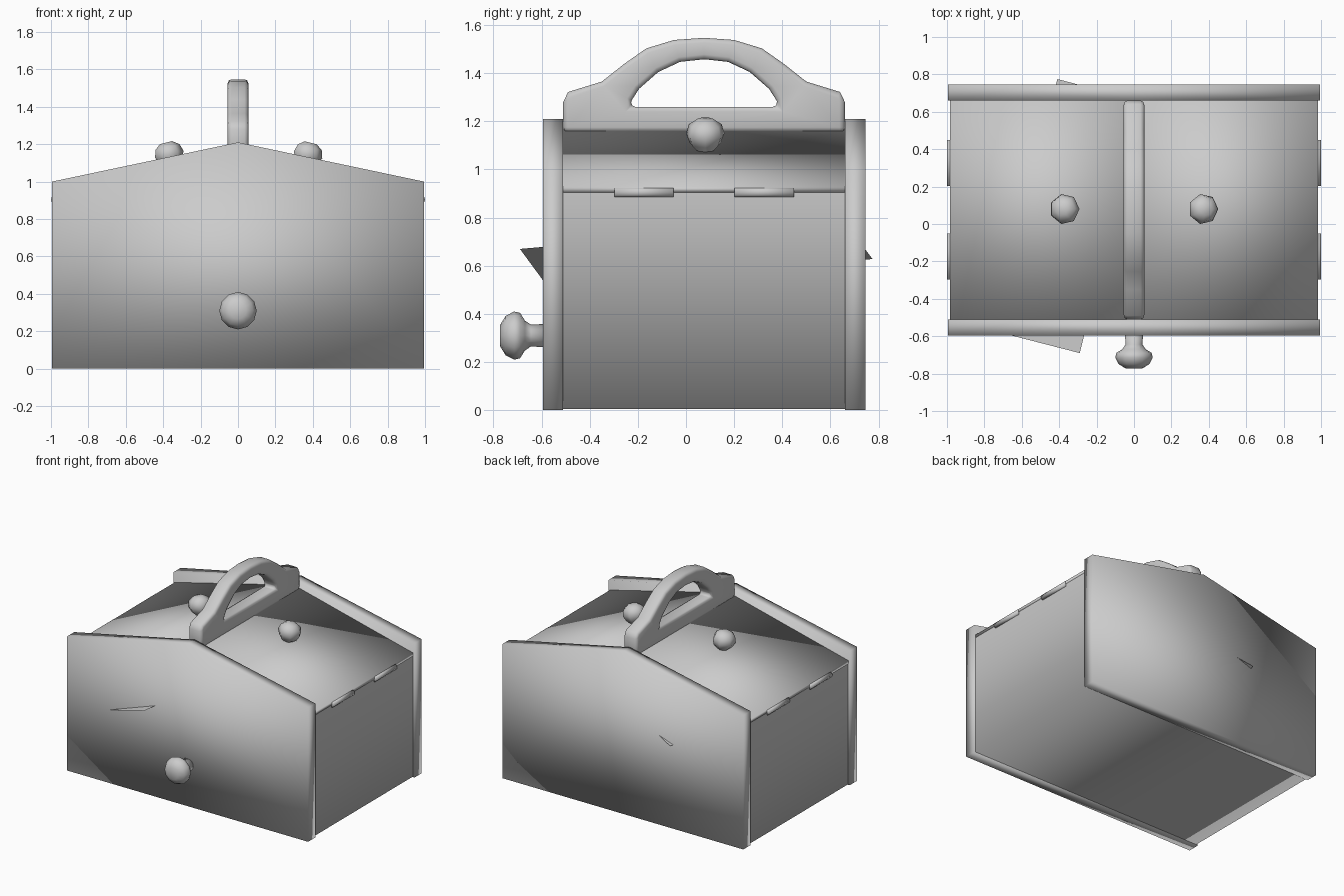
import bpy, bmesh, math
from mathutils import Matrix

if "Cube" in bpy.data.objects:
    bpy.data.objects.remove(bpy.data.objects["Cube"])

grey = bpy.data.materials.new("plain grey")
grey.diffuse_color = (0.6, 0.6, 0.6, 1)
grey.use_nodes = True
grey.node_tree.nodes["Principled BSDF"].inputs["Base Color"].default_value = grey.diffuse_color


def finish(name, bm, angle=180, recalc=True):
    if recalc:
        bmesh.ops.recalc_face_normals(bm, faces=bm.faces)
    me = bpy.data.meshes.new(name)
    bm.to_mesh(me)
    bm.free()
    me.materials.append(grey)
    ob = bpy.data.objects.new(name, me)
    bpy.context.collection.objects.link(ob)
    bpy.ops.object.select_all(action='DESELECT')
    ob.select_set(True)
    bpy.context.view_layer.objects.active = ob
    if angle >= 180:
        bpy.ops.object.shade_smooth()
    else:
        bpy.ops.object.shade_smooth_by_angle(angle=math.radians(angle))
    return ob


def prism(name, pts, y0, y1):
    """Outline in x-z, extruded along y."""
    bm = bmesh.new()
    a = [bm.verts.new((x, y0, z)) for x, z in pts]
    b = [bm.verts.new((x, y1, z)) for x, z in pts]
    bm.faces.new(a)
    bm.faces.new(b[::-1])
    for i in range(len(pts)):
        j = (i + 1) % len(pts)
        bm.faces.new((a[i], b[i], b[j], a[j]))
    return finish(name, bm)


def lathe(name, profile, sides, matrix):
    """Profile of (radius, height) turned around the local z axis."""
    bm = bmesh.new()
    rings = []
    for r, h in profile:
        rings.append([bm.verts.new((r * math.cos(math.tau * k / sides),
                                    r * math.sin(math.tau * k / sides), h))
                      for k in range(sides)])
    for lo, hi in zip(rings, rings[1:]):
        for k in range(sides):
            n = (k + 1) % sides
            bm.faces.new((lo[k], lo[n], hi[n], hi[k]))
    bm.faces.new(rings[0])
    bm.faces.new(rings[-1])
    bm.transform(matrix)
    return finish(name, bm)


# Gabled end panels
gable = [(-0.995, 0), (0.995, 0), (0.995, 1.0), (0, 1.21), (-0.995, 1.0)]
prism("front_panel", gable, -0.595, -0.51)
prism("back_panel", gable, 0.66, 0.745)

# Box body: side walls and floor folded from one sheet between the panels
bm = bmesh.new()
fold = [(-0.982, 0.908), (-0.982, 0.004), (0.982, 0.004), (0.982, 0.908)]
rows = [[bm.verts.new((x, y, z)) for x, z in fold] for y in (-0.51, 0.66)]
for i in range(3):
    bm.faces.new((rows[0][i], rows[1][i], rows[1][i + 1], rows[0][i + 1]))
bmesh.ops.reverse_faces(bm, faces=[f for f in bm.faces if f.normal.dot(
    f.calc_center_median()) < 0])
bm.normal_update()
for f in bm.faces:
    c = f.calc_center_median()
    c.z -= 0.45
    if f.normal.dot(c) < 0:
        f.normal_flip()
finish("box_body", bm, recalc=False)

# Two sloping lids
for s, side in ((-1, "left"), (1, "right")):
    prism(side + "_lid", [(s * 0.984, 0.905), (s * 0.984, 0.927), (0, 1.17), (0, 1.14)],
          -0.51, 0.66)

# Carrying handle: arched outline with a hand hole, symmetric about y = 0.075
outer = [(-0.585, 1.155), (-0.585, 1.28), (-0.565, 1.322), (-0.425, 1.365), (-0.33, 1.44),
         (-0.24, 1.503), (-0.125, 1.538), (0, 1.547)]
inner = [(-0.305, 1.26), (-0.302, 1.285), (-0.27, 1.335), (-0.19, 1.405), (-0.1, 1.447), (0, 1.458)]


def full(half):
    return half + [(-y, z) for y, z in reversed(half[:-1])]


bm = bmesh.new()
edges = []
for loop in (full(outer), full(inner)):
    vs = [bm.verts.new((-0.055, y + 0.075, z)) for y, z in loop]
    edges += [bm.edges.new((vs[i], vs[(i + 1) % len(vs)])) for i in range(len(vs))]
bmesh.ops.triangle_fill(bm, edges=edges, use_beauty=True, use_dissolve=False)
hole = full(inner)


def in_hole(p):
    y, z, hit = p.y - 0.075, p.z, False
    for (a, b), (c, d) in zip(hole, hole[1:] + hole[:1]):
        if (b > z) != (d > z) and y < (c - a) * (z - b) / (d - b) + a:
            hit = not hit
    return hit


bad = [f for f in bm.faces if in_hole(f.calc_center_median())]
bmesh.ops.delete(bm, geom=bad, context='FACES')
ext = bmesh.ops.extrude_face_region(bm, geom=list(bm.faces), use_keep_orig=True)
bmesh.ops.translate(bm, vec=(0.11, 0, 0),
                    verts=[v for v in ext["geom"] if isinstance(v, bmesh.types.BMVert)])
handle = finish("carrying_handle", bm)
bev = handle.modifiers.new("rounded edges", 'BEVEL')
bev.width, bev.segments, bev.limit_method = 0.02, 2, 'ANGLE'
bev.angle_limit = math.radians(60)

# Turned knobs: one on the front, one sunk into each lid
knob = [(0.048, 0), (0.045, 0.05), (0.062, 0.075), (0.094, 0.095), (0.1, 0.12),
        (0.082, 0.155), (0.045, 0.178)]
lathe("front_knob", knob, 12,
      Matrix.Translation((0, -0.594, 0.31)) @ Matrix.Rotation(math.radians(90), 4, 'X'))
lid_knob = [(0.035, -0.03), (0.04, 0.0), (0.066, 0.025), (0.082, 0.065), (0.07, 0.105), (0.035, 0.13)]
for s, side in ((-1, "left"), (1, "right")):
    lathe(side + "_lid_knob", lid_knob, 7,
          Matrix.Translation((s * 0.355, 0.08, 1.082)) @ Matrix.Rotation(s * 0.25, 4, 'Y'))
    # Flat hinge barrels along the lid edge
    for i, y in enumerate((-0.175, 0.325)):
        lathe(f"{side}_hinge_{i + 1}", [(0.02, -0.123), (0.02, 0.123)], 10,
              Matrix.Translation((s * 0.984, y, 0.905)) @ Matrix.Diagonal((0.8, 1, 1, 1))
              @ Matrix.Rotation(math.radians(90), 4, 'X'))

# Tilted sheet inside, its corners poking through both end panels
bm = bmesh.new()
sheet = [(-0.29, -0.69), (0.045, 0.655), (-0.41, 0.775), (-0.745, -0.573)]
bm.faces.new([bm.verts.new((x, y, 0.67 + 0.35 * (x + 0.29))) for x, y in sheet])
finish("inner_sheet", bm)
